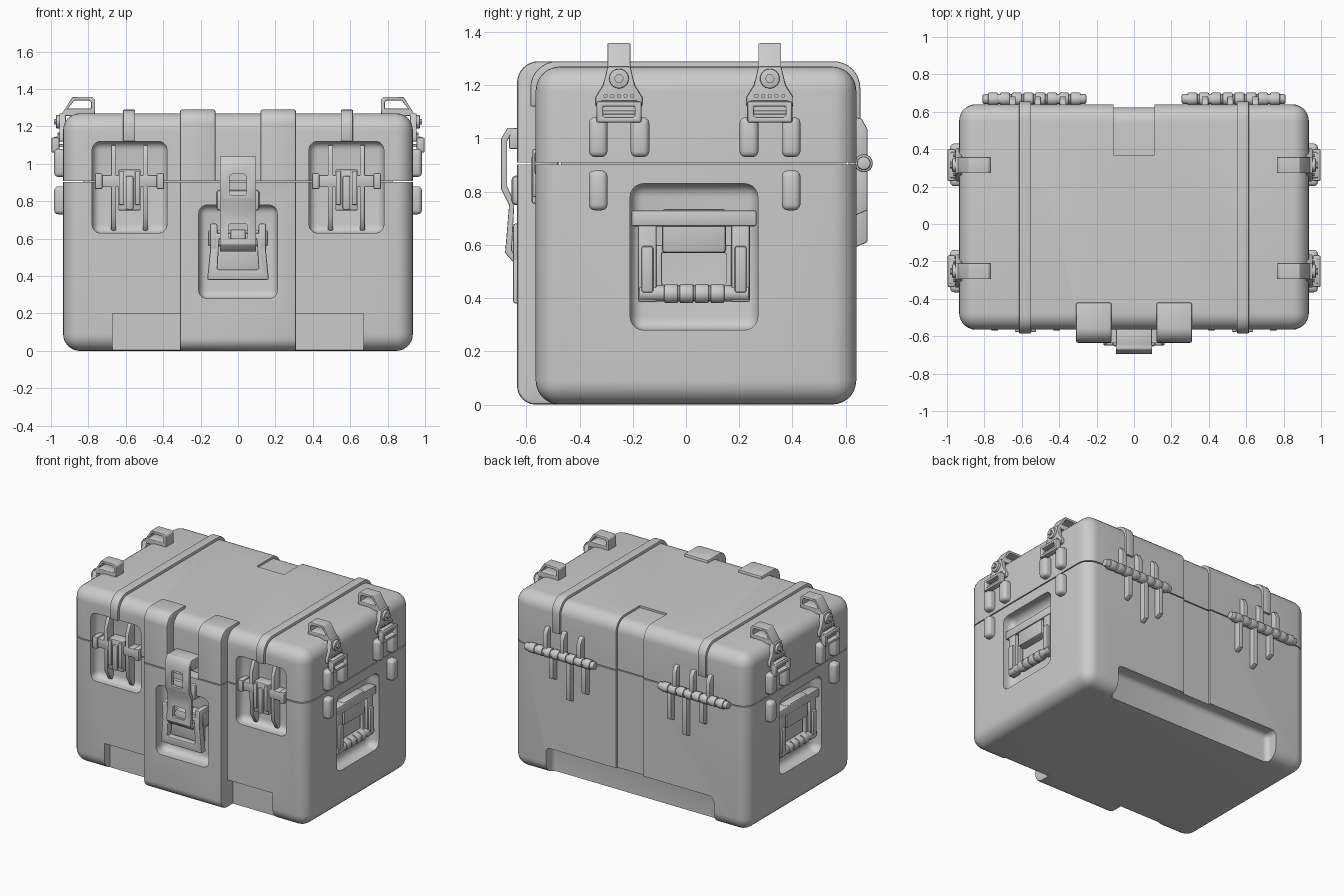
import bpy, bmesh, math
from mathutils import Matrix

if "Cube" in bpy.data.objects:
    bpy.data.objects.remove(bpy.data.objects["Cube"])

helpers = []


def finish(name, bm, bevel=0, seg=2, mirror=False, helper=False):
    bmesh.ops.recalc_face_normals(bm, faces=bm.faces)
    me = bpy.data.meshes.new(name)
    bm.to_mesh(me)
    bm.free()
    o = bpy.data.objects.new(name, me)
    bpy.context.collection.objects.link(o)
    if bevel:
        m = o.modifiers.new("bevel", 'BEVEL')
        m.width, m.segments, m.limit_method = bevel, seg, 'ANGLE'
        m.angle_limit = math.radians(40)
    if mirror:
        o.modifiers.new("mirror", 'MIRROR').use_mirror_merge = False
    if helper:
        o.hide_render = True
        helpers.append(o)
    return o


def place(axis, a, p):
    return {'x': (a, p[0], p[1]), 'y': (p[0], a, p[1]), 'z': (p[0], p[1], a)}[axis]


def prism(name, axis, a, b, pts, **kw):
    bm = bmesh.new()
    r = [[bm.verts.new(place(axis, t, p)) for p in pts] for t in (a, b)]
    n = len(pts)
    bm.faces.new(r[0])
    bm.faces.new(r[1][::-1])
    for i in range(n):
        j = (i + 1) % n
        bm.faces.new((r[0][i], r[0][j], r[1][j], r[1][i]))
    return finish(name, bm, **kw)


def frame(name, axis, a, b, outer, inner, **kw):
    bm = bmesh.new()
    r = [[bm.verts.new(place(axis, t, p)) for p in q]
         for t, q in ((a, outer), (b, outer), (b, inner), (a, inner))]
    n = len(outer)
    for k in range(4):
        for i in range(n):
            j = (i + 1) % n
            s, t = r[k], r[(k + 1) % 4]
            bm.faces.new((s[i], s[j], t[j], t[i]))
    return finish(name, bm, **kw)


def rect(u0, u1, v0, v1):
    return [(u0, v0), (u0, v1), (u1, v1), (u1, v0)]


def box(name, x0, x1, y0, y1, z0, z1, bevel=0.008, **kw):
    return prism(name, 'z', z0, z1, rect(x0, x1, y0, y1), bevel=bevel, **kw)


def rod(name, axis, a, b, u, v, r, n=24, **kw):
    pts = [(u + r * math.cos(i * math.tau / n), v + r * math.sin(i * math.tau / n)) for i in range(n)]
    return prism(name, axis, a, b, pts, **kw)


def arc(u, v, r, a0, a1, n=8):
    an = [math.radians(a0 + (a1 - a0) * i / n) for i in range(n + 1)]
    return [(u + r * math.cos(t), v + r * math.sin(t)) for t in an]


def boolean(o, op, *tools):
    for t in tools:
        m = o.modifiers.new("bool", 'BOOLEAN')
        m.operation, m.object, m.solver = op, t, 'EXACT'


H = dict(helper=True)
HM = dict(helper=True, mirror=True)

# raised front panel, lid ribs and lid straps (joined into the shells)
panel = prism("front_panel", 'x', -.31, .31, [(-.45, 1), (-.635, 1)] + arc(-.565, .07, .07, 180, 270)
              + [(-.45, 0)], bevel=.01, **H)
ribs = prism("lid_ribs", 'x', .12, .31, [(-.42, .8), (-.635, .8)] + arc(-.555, 1.21, .08, 180, 90)
             + [(-.42, 1.29)], bevel=.01, **HM)
straps = prism("lid_straps", 'x', .55, .615, [(-.585, 1.12)] + arc(-.485, 1.19, .1, 180, 90)
               + arc(.555, 1.19, .1, 90, 0) + [(.655, 1.05), (.6, 1.05), (.6, 1.12)], bevel=.006, **HM)

# cutters: latch and handle recesses, foot notches, rear channel, seam
latch_cut = box("latch_cut", .38, .78, -.8, -.49, .63, 1.12, bevel=.045, seg=5, **HM)
centre_cut = box("centre_cut", -.21, .21, -.8, -.545, .28, .78, bevel=.045, seg=5, **H)
handle_cut = box("handle_cut", .855, 1.2, -.21, .27, .28, .83, bevel=.05, seg=5, **HM)
front_notch = box("front_notch", .31, .67, -.8, -.5, -.2, .2, bevel=0, **HM)
back_notch = box("back_notch", -.67, .67, .55, .9, -.2, .2, bevel=.035, seg=4, **H)
channel = prism("rear_channel", 'x', -.11, .11, [(.37, 1.4), (.8, 1.4), (.8, .1), (.624, .1)]
                + arc(.539, 1.17, .085, 0, 90) + [(.37, 1.255)], **H)
above = box("cut_above", -2, 2, -2, 2, .902, 3, bevel=0, **H)
below = box("cut_below", -2, 2, -2, 2, -2, .909, bevel=0, **H)

# base and lid shells
body = (-.935, .935, -.565, .64, 0, 1.27)
base = box("case_base", *body, bevel=.09, seg=7)
boolean(base, 'UNION', panel)
boolean(base, 'DIFFERENCE', front_notch, back_notch, latch_cut, centre_cut, handle_cut, channel, above)
lid = box("case_lid", *body, bevel=.09, seg=7)
boolean(lid, 'UNION', ribs, straps)
boolean(lid, 'DIFFERENCE', latch_cut, channel, below)
box("seam_gasket", -.83, .83, -.47, .6, .85, .95, bevel=0)

# two front latches
M = dict(mirror=True)
for i, cx in enumerate((.495, .665)):
    prism(f"latch_rail_{i}", 'x', cx - .014, cx + .014,
          [(-.48, .645), (-.51, .645), (-.555, .72), (-.56, 1.03), (-.53, 1.1), (-.48, 1.1)], bevel=.005, **M)
box("latch_crossbar", .4, .76, -.56, -.48, .875, .94, **M)
for i, cx in enumerate((.415, .745)):
    box(f"latch_bar_end_{i}", cx - .02, cx + .02, -.57, -.48, .865, .95, **M)
box("latch_block", .52, .64, -.565, -.48, .75, .97, **M)
box("latch_tongue", .56, .6, -.58, -.5, .755, .935, **M)
for i, cx in enumerate((.537, .623)):
    box(f"latch_cheek_{i}", cx - .014, cx + .014, -.577, -.5, .78, .96, bevel=.006, **M)

# centre hasp
hasp = prism("centre_hasp", 'x', -.097, .097,
             [(-.645, 1.04), (-.67, 1.04), (-.695, 1.0), (-.695, .81), (-.665, .75), (-.68, .57),
              (-.645, .53), (-.635, .545), (-.655, .58), (-.645, .76), (-.672, .82), (-.672, .99)],
             bevel=.004)
boolean(hasp, 'DIFFERENCE',
        box("hasp_window", -.045, .045, -.9, -.5, .83, .945, bevel=.015, **H),
        box("hasp_slot", -.05, .05, -.9, -.5, .6, .68, bevel=.012, **H))
box("hasp_keeper", -.097, .097, -.665, -.55, .96, 1.04)
box("hasp_backplate", -.115, .115, -.655, -.56, .75, .86, bevel=.015)
box("hasp_mount", -.16, .16, -.62, -.54, .56, .645)
box("hasp_hook", -.04, .04, -.66, -.55, .57, .65)
for i, s in enumerate((-1, 1)):
    box(f"hasp_pivot_{i}", s * .13 - .02, s * .13 + .02, -.65, -.54, .54, .68)
frame("hasp_bail", 'y', -.65, -.6, [(-.14, .63), (.14, .63), (.165, .38), (-.165, .38)],
      [(-.1, .6), (.1, .6), (.11, .435), (-.11, .435)], bevel=.008)
box("hasp_lower_plate", -.12, .12, -.59, -.54, .42, .6)

# side carry handles
box("handle_mount", .84, .92, -.205, .265, .67, .73, **M)
box("handle_centre_block", .84, .912, -.09, .15, .57, .735, bevel=.012, **M)
for i, cy in enumerate((-.145, .205)):
    box(f"handle_arm_{i}", .87, .915, cy - .035, cy + .035, .385, .69, **M)
    box(f"handle_arm_pad_{i}", .88, .93, cy - .022, cy + .022, .42, .595, **M)
frame("handle_inner_frame", 'x', .865, .895, rect(-.115, .175, .4, .6), rect(-.09, .15, .45, .57), bevel=.006, **M)
rod("handle_grip", 'y', -.175, .235, .895, .417, .03, **M)
for i in range(4):
    rod(f"grip_ring_{i}", 'y', -.082 + i * .058, -.03 + i * .058, .895, .417, .036, bevel=.006, **M)

# side stacking pads
for i, (cy, z) in enumerate([(-.33, .93), (-.173, .93), (.237, .93), (.395, .93), (-.33, .73), (.395, .73)]):
    box(f"side_pad_{i}", .9, .983, cy - .035, cy + .035, z, z + .15, bevel=.022, seg=3, **M)

# tie-down loops with buckles
for i, c in enumerate((-.252, .315)):
    frame(f"tie_loop_{i}", 'y', c - .043, c + .043,
          [(.765, 1.26), (.765, 1.345), (.78, 1.358), (.885, 1.358), (.95, 1.255)],
          [(.785, 1.295), (.785, 1.33), (.795, 1.34), (.875, 1.34), (.91, 1.295)], bevel=.004, **M)
    prism(f"tie_plate_{i}", 'x', .92, .955, [(c - .043, 1.27), (c + .043, 1.27), (c + .06, 1.2),
          (c + .088, 1.155), (c + .088, 1.12), (c - .088, 1.12), (c - .088, 1.155), (c - .06, 1.2)],
          bevel=.006, **M)
    rod(f"tie_boss_{i}", 'x', .93, .972, c, 1.225, .037, bevel=.005, **M)
    rod(f"tie_screw_{i}", 'x', .95, .984, c, 1.225, .018, n=6, **M)
    for k in range(5):
        rod(f"tie_rivet_{i}_{k}", 'x', .94, .966, c - .05 + k * .025, 1.16, .008, n=10, **M)
    box(f"buckle_top_{i}", .93, .985, c - .07, c + .07, 1.12, 1.145, **M)
    frame(f"buckle_frame_{i}", 'x', .955, .998, rect(c - .085, c + .085, 1.06, 1.14),
          rect(c - .06, c + .06, 1.08, 1.12), bevel=.008, **M)
    box(f"buckle_bar_{i}", .92, .978, c - .065, c + .065, 1.09, 1.105, bevel=.004, **M)

# rear hinges
rod("hinge_pin", 'x', .255, .81, .668, .907, .026, bevel=.008, **M)
for i in range(8):
    x = .285 + i * .063
    rod(f"hinge_knuckle_{i}", 'x', x, x + .054, .668, .907, .034, bevel=.006, **M)
for i, (xu, xl, zl) in enumerate([(.38, .34, .66), (.515, .465, .58), (.65, .6, .7)]):
    prism(f"hinge_upper_blade_{i}", 'x', xu - .017, xu + .017,
          [(.61, .9), (.682, .9), (.682, 1.035), (.66, 1.075), (.61, 1.085)], bevel=.005, **M)
    prism(f"hinge_lower_blade_{i}", 'x', xl - .017, xl + .017,
          [(.61, .91), (.682, .91), (.682, zl + .03), (.61, zl)], bevel=.005, **M)

# bake modifiers, drop helpers, shade
parts = [o for o in bpy.context.collection.objects if o not in helpers]
bpy.ops.object.select_all(action='DESELECT')
for o in parts:
    o.select_set(True)
bpy.context.view_layer.objects.active = parts[0]
bpy.ops.object.convert(target='MESH')
for h in helpers:
    bpy.data.objects.remove(h)
bpy.ops.object.shade_smooth_by_angle(angle=math.radians(32))
